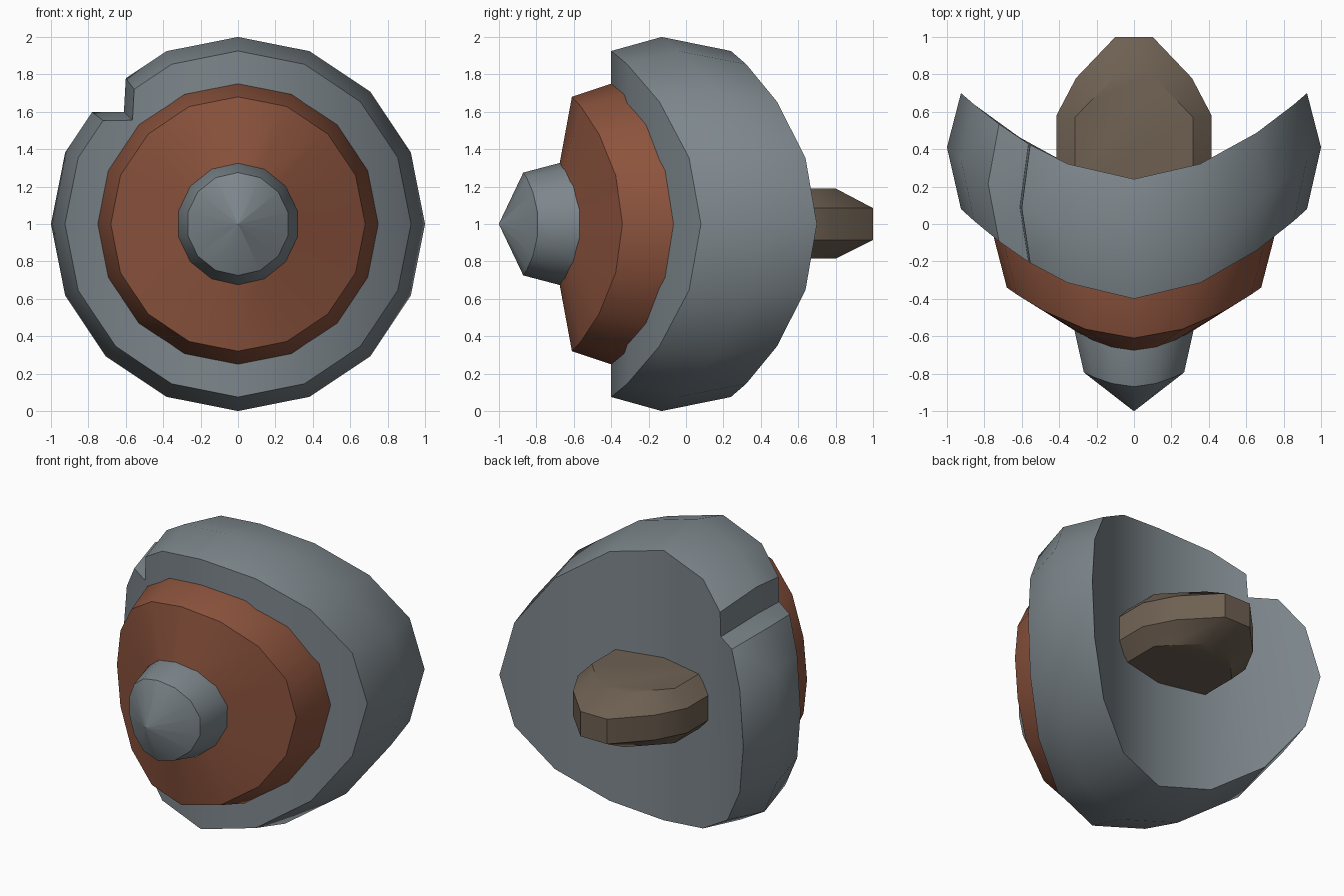
import bpy, bmesh, math

if "Cube" in bpy.data.objects:
    bpy.data.objects.remove(bpy.data.objects["Cube"])

def material(name, rgb):
    m = bpy.data.materials.new(name)
    m.diffuse_color = (*rgb, 1)
    m.use_nodes = True
    m.node_tree.nodes["Principled BSDF"].inputs["Base Color"].default_value = m.diffuse_color
    return m

steel = material("steel grey", (0.205, 0.24, 0.262))
rust = material("rust brown", (0.262, 0.087, 0.047))
wood = material("dull wood", (0.156, 0.117, 0.084))

def circle(n):
    """Unit outline in x/z with a vertex at the very top."""
    return [(math.cos(math.pi / 2 + 2 * math.pi * i / n),
             math.sin(math.pi / 2 + 2 * math.pi * i / n)) for i in range(n)]

def loft(bm, rings):
    """Skin a list of equal-length point rings and cap both ends."""
    loops = [[bm.verts.new(p) for p in ring] for ring in rings]
    for a, b in zip(loops, loops[1:]):
        for i in range(len(a)):
            j = (i + 1) % len(a)
            bm.faces.new((a[i], a[j], b[j], b[i]))
    bm.faces.new(loops[0])
    bm.faces.new(loops[-1])
    return loops

def finish(bm, name, mat):
    bmesh.ops.recalc_face_normals(bm, faces=bm.faces)
    me = bpy.data.meshes.new(name)
    bm.to_mesh(me)
    bm.free()
    me.materials.append(mat)
    ob = bpy.data.objects.new(name, me)
    bpy.context.collection.objects.link(ob)
    bpy.ops.object.select_all(action='DESELECT')
    ob.select_set(True)
    bpy.context.view_layer.objects.active = ob
    bpy.ops.object.shade_smooth_by_angle(angle=math.radians(30))

def bent_disc(name, outline, rings, mat, pairs=()):
    """rings: (radius, y at the middle, how far the sides sweep back)."""
    bm = bmesh.new()
    loops = loft(bm, [[(x * r, y + d * abs(x) ** 1.8, 1 + z * r)
                       for x, z in outline] for r, y, d in rings])
    # split the curved caps into upright strips
    for loop in (loops[0], loops[-1]):
        for i, j in pairs:
            a, b = loop[i], loop[j]
            shared = set(a.link_faces) & set(b.link_faces)
            if shared:
                bmesh.utils.face_split(shared.pop(), a, b)
    finish(bm, name, mat)

# Shield body: 16 sides, one corner (upper left) replaced by a battle notch
body = circle(16)
body[2:3] = [(-0.60, 0.779), (-0.61, 0.60), (-0.78, 0.598)]
strips = [(1, 9), (3, 8), (5, 7), (0, 10), (17, 11), (16, 12), (15, 13)]
bent_disc("shield_body", body,
          [(0.925, 0.24, 0.46), (1.0, -0.13, 0.54), (0.925, -0.40, 0.48)],
          steel, strips)

# Raised front plate
bent_disc("front_plate", circle(16),
          [(0.75, -0.37, 0.33), (0.75, -0.40, 0.33), (0.68, -0.61, 0.27),
           (0.30, -0.68, 0.10)], rust, [(i, 16 - i) for i in range(1, 8)])

# Central boss with pointed cap
bent_disc("boss", circle(14),
          [(0.325, -0.62, 0.11), (0.325, -0.68, 0.11), (0.275, -0.87, 0.08),
           (0.002, -1.0, 0)], steel)

# Grip block on the back: layered outlines, chamfered above and below
def grip_layer(half, z):
    right = [(x, y, z) for x, y in half]
    return right + [(-x, y, z) for x, y in reversed(half)]

wide = [(0.415, 0.20), (0.415, 0.58), (0.31, 0.78), (0.10, 1.0)]
narrow = [(0.315, 0.20), (0.315, 0.57), (0.24, 0.65), (0.09, 0.80)]
bm = bmesh.new()
loft(bm, [grip_layer(narrow, 0.815), grip_layer(wide, 0.915),
          grip_layer(wide, 1.085), grip_layer(narrow, 1.19)])
finish(bm, "grip", wood)
